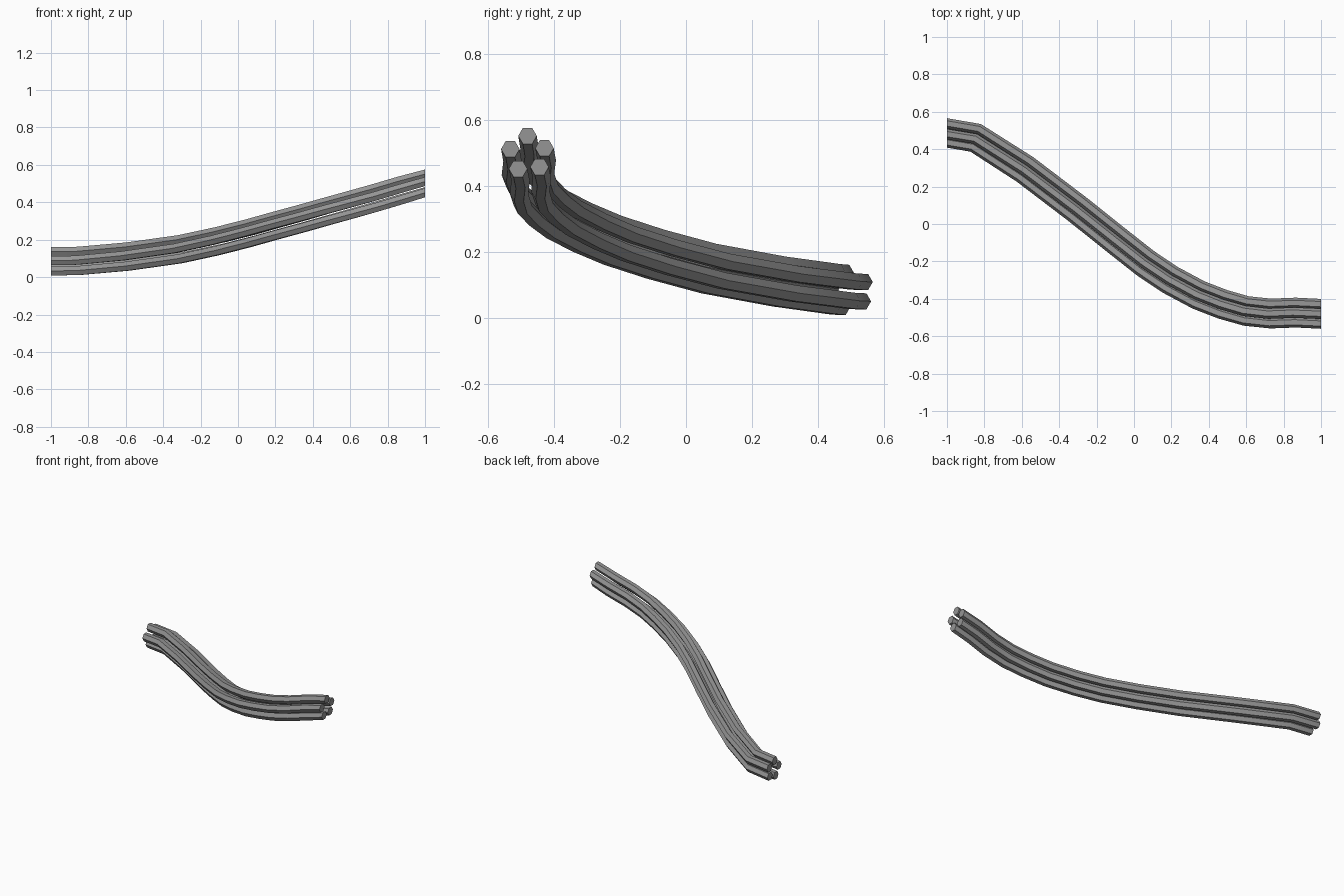
import bpy, bmesh
from math import sin, cos, pi, radians
from mathutils import Vector

if "Cube" in bpy.data.objects:
    bpy.data.objects.remove(bpy.data.objects["Cube"])

# Single grey material
grey = bpy.data.materials.new("pipe_grey")
grey.use_nodes = True
colour = (0.30, 0.30, 0.30, 1)
grey.diffuse_color = colour
grey.node_tree.nodes["Principled BSDF"].inputs["Base Color"].default_value = colour

# Centre line of the bundle
PATH = [Vector(p) for p in (
    (-1, .49, .083), (-.845, .463, .085), (-.58, .293, .108), (-.3, .08, .147),
    (-.1, -.08, .19), (.065, -.21, .232), (.2, -.30, .27), (.35, -.38, .311),
    (.48, -.43, .348), (.605, -.465, .383), (.735, -.478, .42),
    (.87, -.473, .46), (1, -.48, .497))]
SIDES = 6
PIPE_RADIUS = 0.028
BUNDLE_RADIUS = 0.054


def frame(i):
    """Side and up directions across the path; the two ends are cut square to x."""
    if i in (0, len(PATH) - 1):
        tangent = Vector((1, 0, 0))
    else:
        tangent = ((PATH[i + 1] - PATH[i]).normalized()
                   + (PATH[i] - PATH[i - 1]).normalized()).normalized()
    side = Vector((0, 0, 1)).cross(tangent).normalized()
    return side, tangent.cross(side)


def make_pipe(name, angle):
    bm = bmesh.new()
    rings = []
    for i, centre in enumerate(PATH):
        side, up = frame(i)
        # The bundle twists slightly along its length
        a = radians(angle + 10 * (1 - i / (len(PATH) - 1)))
        middle = centre + BUNDLE_RADIUS * (cos(a) * side + sin(a) * up)
        rings.append([bm.verts.new(middle + PIPE_RADIUS * (
            cos(2 * pi * k / SIDES) * side + sin(2 * pi * k / SIDES) * up))
            for k in range(SIDES)])
    for r, s in zip(rings, rings[1:]):
        for k in range(SIDES):
            n = (k + 1) % SIDES
            bm.faces.new((r[k], r[n], s[n], s[k]))
    bm.faces.new(rings[0])
    bm.faces.new(rings[-1])
    bmesh.ops.recalc_face_normals(bm, faces=bm.faces)
    mesh = bpy.data.meshes.new(name)
    bm.to_mesh(mesh)
    bm.free()
    mesh.materials.append(grey)
    obj = bpy.data.objects.new(name, mesh)
    bpy.context.collection.objects.link(obj)
    bpy.ops.object.select_all(action='DESELECT')
    obj.select_set(True)
    bpy.context.view_layer.objects.active = obj
    bpy.ops.object.shade_smooth_by_angle(angle=radians(35))


# Five pipes around the centre line
for name, angle in (("back_pipe", 18), ("top_pipe", 90), ("front_pipe", 165),
                    ("lower_front_pipe", 238), ("lower_back_pipe", 312)):
    make_pipe(name, angle)
